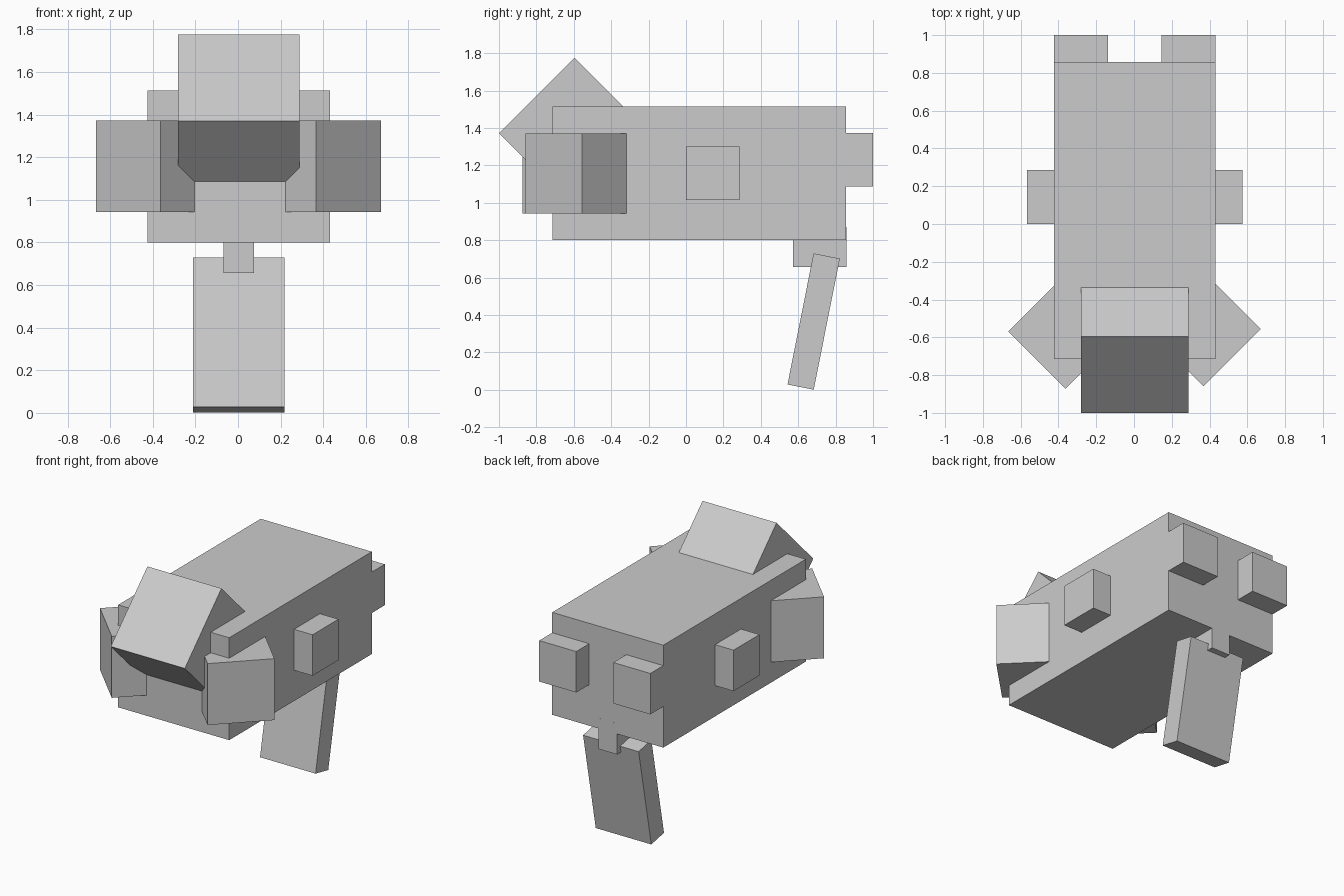
import bpy
from math import radians

cube = bpy.data.objects.get("Cube")
if cube:
    bpy.data.objects.remove(cube, do_unlink=True)

grey = bpy.data.materials.new("light_grey")
grey.use_nodes = True
colour = (0.6, 0.6, 0.6, 1)
grey.diffuse_color = colour
grey.node_tree.nodes["Principled BSDF"].inputs["Base Color"].default_value = colour

U = 1 / 7    # the model is laid out in steps of one seventh
MID = 0.004  # x of the mirror plane


def box(name, centre, size, rotation=(0, 0, 0)):
    """Flat-shaded box; size is in steps, rotation in degrees."""
    bpy.ops.mesh.primitive_cube_add(size=1, location=centre,
                                    rotation=[radians(a) for a in rotation])
    ob = bpy.context.object
    ob.name = name
    ob.scale = [s * U for s in size]
    bpy.ops.object.transform_apply(location=False, rotation=False, scale=True)
    ob.data.materials.append(grey)
    return ob


# Long body
box("body", (MID, 0.071, 1.157), (6, 11, 5))

# Tilted cube on the front top edge
box("head_crest", (MID, -0.596, 1.371), (4, 4, 4), (45, 0, 0))

# Paired parts
for side, sx in (("left", 1), ("right", -1)):
    cheek_y = -0.563 + sx * 0.007
    box(side + "_cheek", (MID + sx * 0.365 - 0.002, cheek_y, 1.157), (3, 3, 3), (0, 0, 45))
    box(side + "_side_fin", (MID + sx * 0.4285, 0.143, 1.157), (2, 2, 2))
    box(side + "_rear_block", (MID + sx * 2 * U, 0.857, 1.229), (2, 2, 2))

# Stub under the rear and the hanging paddle
box("tail_stub", (MID, 0.714, 0.764), (1, 2, 1.5))
box("tail_paddle", (MID, 0.6825, 0.365), (3, 1, 5), (-11.25, 0, 0))
